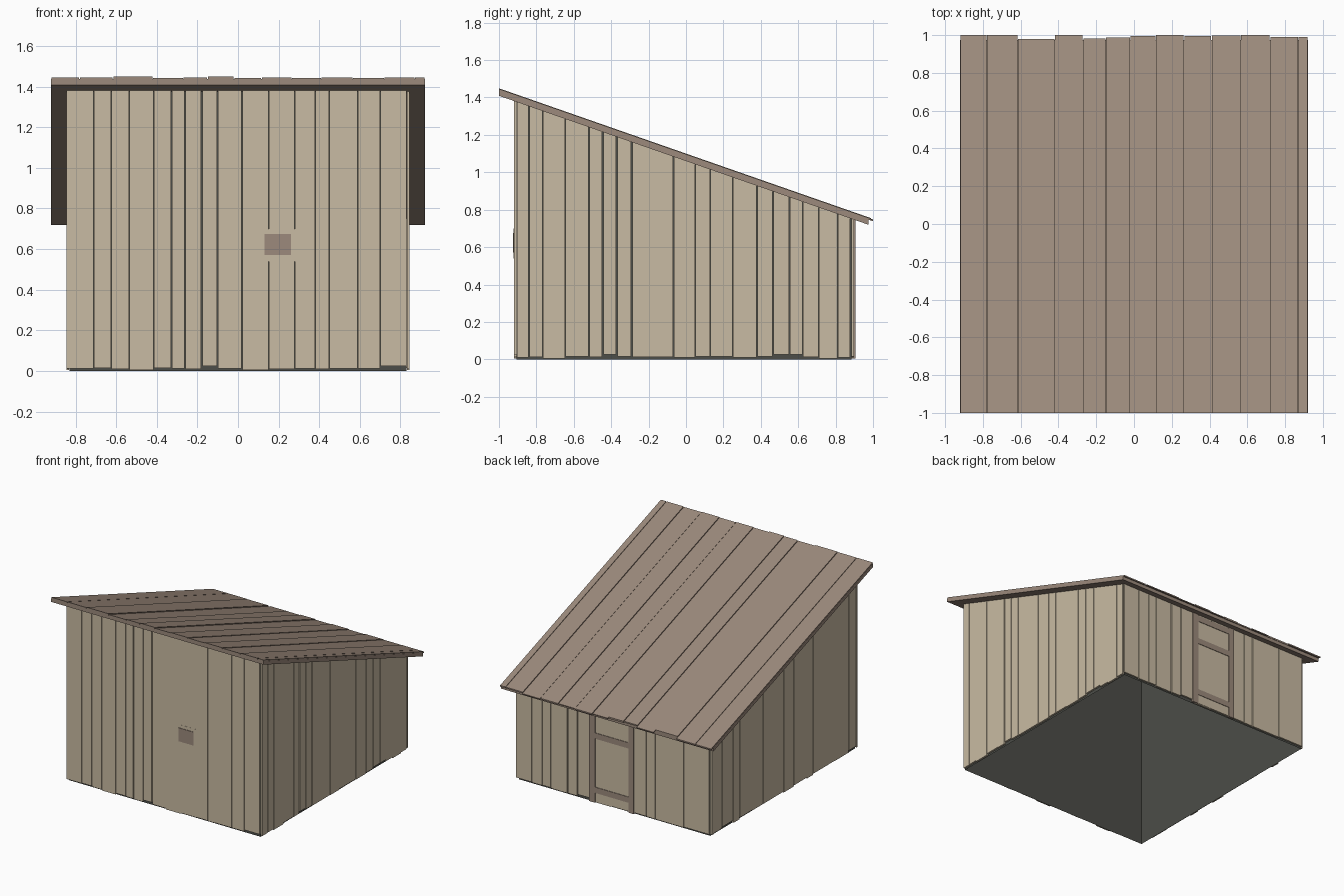
import bpy
import bmesh
import random

random.seed(4)

default_cube = bpy.data.objects.get("Cube")
if default_cube:
    bpy.data.objects.remove(default_cube, do_unlink=True)


def make_material(name, rgb):
    """Flat material from an sRGB colour, stored as linear values."""
    linear = [((c / 255 + 0.055) / 1.055) ** 2.4 for c in rgb]
    mat = bpy.data.materials.new(name)
    mat.use_nodes = True
    mat.diffuse_color = (*linear, 1)
    mat.node_tree.nodes["Principled BSDF"].inputs["Base Color"].default_value = (*linear, 1)
    return mat


PALE_WOOD = make_material("pale wood", (201, 187, 163))
BROWN_WOOD = make_material("brown wood", (156, 138, 124))
DARK_LINING = make_material("dark lining", (76, 77, 72))


def roof_under(y):
    return 1.06 - 0.349 * y


def roof_at(offset):
    return lambda y: roof_under(y) + offset


def level(z):
    return lambda y: z


def add_block(bm, xs, ys, bottom, top):
    """Block whose bottom and top heights are functions of y."""
    corners = [(xs[0], ys[0]), (xs[1], ys[0]), (xs[1], ys[1]), (xs[0], ys[1])]
    low = [bm.verts.new((x, y, bottom(y))) for x, y in corners]
    high = [bm.verts.new((x, y, top(y))) for x, y in corners]
    bm.faces.new(low[::-1])
    bm.faces.new(high)
    for i in range(4):
        j = (i + 1) % 4
        bm.faces.new((low[i], low[j], high[j], high[i]))


def finish(bm, name, mat):
    mesh = bpy.data.meshes.new(name)
    bm.to_mesh(mesh)
    bm.free()
    mesh.materials.append(mat)
    obj = bpy.data.objects.new(name, mesh)
    bpy.context.collection.objects.link(obj)
    return obj


def block(name, mat, xs, ys, bottom, top):
    bm = bmesh.new()
    add_block(bm, xs, ys, bottom, top)
    return finish(bm, name, mat)


def board_wall(name, edges, depth, along_x):
    """Row of upright boards with narrow gaps and uneven lower ends."""
    bm = bmesh.new()
    for a, b in zip(edges, edges[1:]):
        gap = random.choice((0.001, 0.002, 0.004))
        span = (a + gap, b - gap)
        foot = level(random.choice((0.004, 0.01, 0.012, 0.015, 0.025)))
        xs, ys = (span, depth) if along_x else (depth, span)
        add_block(bm, xs, ys, foot, roof_at(0.004))
    return finish(bm, name, PALE_WOOD)


# Dark lining: four thin walls, open underneath
LX, LY0, LY1 = 0.83, -0.905, 0.885
bm = bmesh.new()
ring = [(-LX, LY0), (LX, LY0), (LX, LY1), (-LX, LY1)]
for (xa, ya), (xb, yb) in zip(ring, ring[1:] + ring[:1]):
    bm.faces.new([bm.verts.new(p) for p in (
        (xa, ya, 0), (xb, yb, 0), (xb, yb, roof_under(yb)), (xa, ya, roof_under(ya)))])
finish(bm, "lining", DARK_LINING)

# Board walls
front_edges = [-0.845, -0.71, -0.625, -0.535, -0.415, -0.33, -0.26, -0.18, -0.1,
               0.02, 0.15, 0.28, 0.38, 0.45, 0.59, 0.7, 0.83]
back_edges = [-0.83, -0.61, -0.36, -0.285, -0.16, 0.02, 0.18, 0.31, 0.4,
              0.545, 0.615, 0.71, 0.845]
left_edges = [-0.905, -0.84, -0.765, -0.645, -0.52, -0.445, -0.37, -0.29, -0.065,
              0.05, 0.13, 0.25, 0.38, 0.465, 0.555, 0.625, 0.71, 0.81, 0.88]
right_edges = [-0.9, -0.81, -0.63, -0.54, -0.37, -0.29, -0.13, 0, 0.15, 0.25,
               0.385, 0.54, 0.62, 0.76, 0.86, 0.885]
board_wall("front_boards", front_edges, (-0.92, -0.906), True)
board_wall("back_boards", back_edges, (0.886, 0.898), True)
board_wall("left_boards", left_edges, (0.831, 0.845), False)
board_wall("right_boards", right_edges, (-0.845, -0.831), False)

# Small front hatch on its backing plate
block("hatch_backing", PALE_WOOD, (0.135, 0.295), (-0.921, -0.907), level(0.54), level(0.7))
block("hatch_cover", BROWN_WOOD, (0.13, 0.26), (-0.925, -0.912), level(0.57), level(0.675))

# Back door: panel, posts and crossbars
block("door_panel", PALE_WOOD, (-0.15, 0.17), (0.887, 0.9), level(0.01), level(0.69))
for side, xs in (("left", (0.155, 0.205)), ("right", (-0.18, -0.135))):
    block("door_post_" + side, BROWN_WOOD, xs, (0.89, 0.906), level(0.004), roof_at(0.002))
for part, z in (("lower", 0.08), ("upper", 0.505), ("top", 0.69)):
    block("door_bar_" + part, BROWN_WOOD, (-0.135, 0.155), (0.89, 0.904), level(z), level(z + 0.045))

# Roof: base slab with planks of uneven length on top
block("roof_base", BROWN_WOOD, (-0.92, 0.92), (-1, 0.975), roof_at(0), roof_at(0.028))
roof_edges = [-0.92, -0.78, -0.615, -0.42, -0.27, -0.15, -0.02, 0.115, 0.265,
              0.41, 0.565, 0.72, 0.87, 0.92]
roof_ends = [1, 1, 0.98, 1, 0.983, 0.988, 0.995, 1, 0.995, 0.998, 1, 0.99, 0.99]
bm = bmesh.new()
for a, b, end in zip(roof_edges, roof_edges[1:], roof_ends):
    rise = random.choice((0.034, 0.037, 0.04))
    add_block(bm, (a + 0.002, b - 0.002), (-1, end), roof_at(0.027), roof_at(rise))
finish(bm, "roof_planks", BROWN_WOOD)
